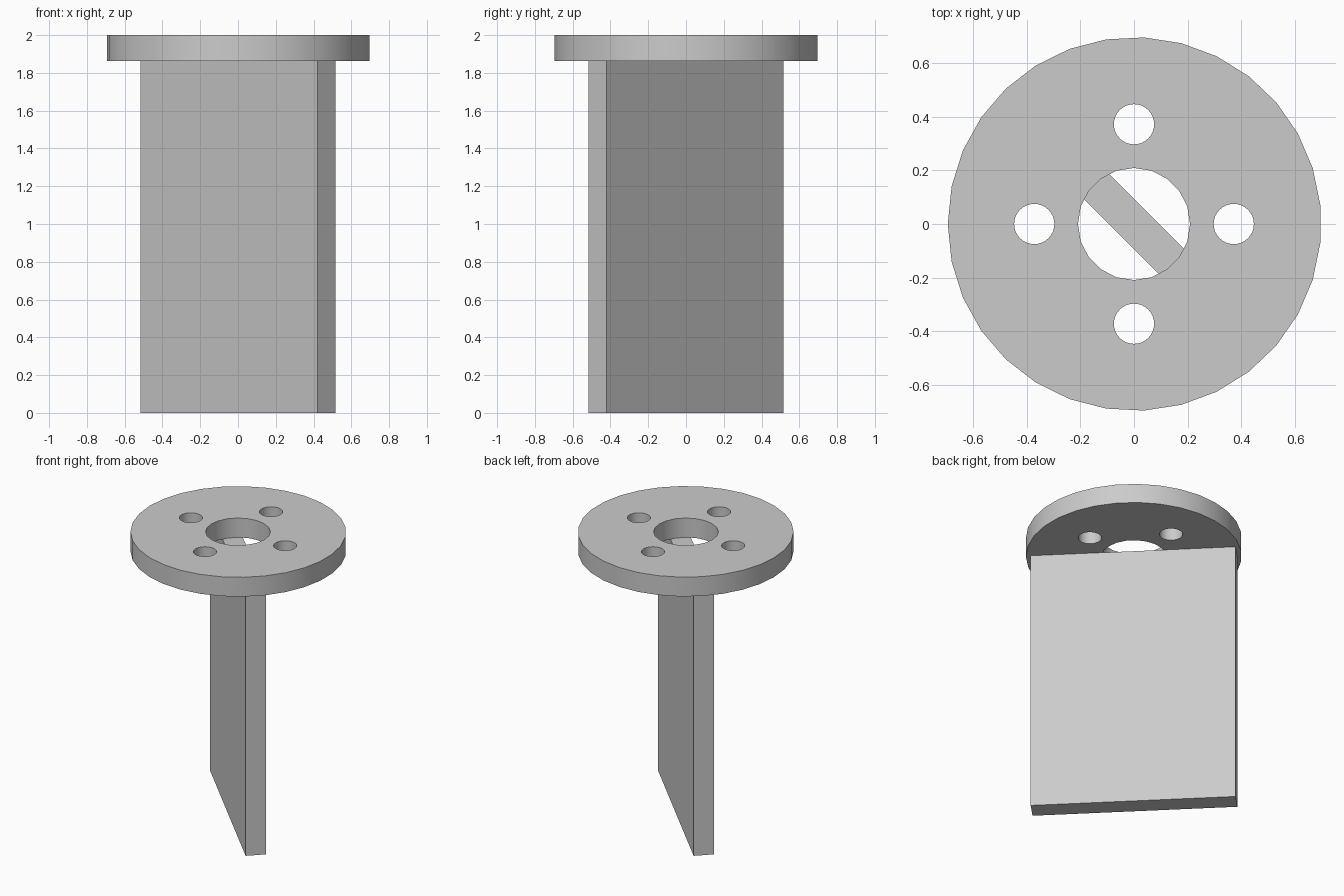
import bpy
from math import pi, cos, sin

old = bpy.data.objects.get("Cube")
if old:
    bpy.data.objects.remove(old, do_unlink=True)

DISC_BOTTOM, TOP = 1.862, 2.0

# Single grey material
grey = bpy.data.materials.new("plain grey")
grey.use_nodes = True
colour = (0.6, 0.6, 0.6, 1)
grey.diffuse_color = colour
grey.node_tree.nodes["Principled BSDF"].inputs["Base Color"].default_value = colour


def cylinder(name, radius, sides, x, y, z0, z1):
    bpy.ops.mesh.primitive_cylinder_add(
        vertices=sides, radius=radius, depth=z1 - z0,
        location=(x, y, (z0 + z1) / 2), rotation=(0, 0, pi / 2))
    obj = bpy.context.object
    obj.name = name
    obj.data.materials.append(grey)
    return obj


def drill(target, radius, sides, x, y):
    cutter = cylinder("hole_cutter", radius, sides, x, y, DISC_BOTTOM - 0.1, TOP + 0.1)
    cutter.hide_render = True
    mod = target.modifiers.new("hole", "BOOLEAN")
    mod.operation = "DIFFERENCE"
    mod.solver = "EXACT"
    mod.object = cutter
    bpy.ops.object.select_all(action="DESELECT")
    target.select_set(True)
    bpy.context.view_layer.objects.active = target
    bpy.ops.object.modifier_apply(modifier=mod.name)
    bpy.data.objects.remove(cutter, do_unlink=True)


# Round mounting flange with a central bore and four bolt holes
flange = cylinder("mounting_flange", 0.6965, 31, 0.002, 0, DISC_BOTTOM, TOP)
drill(flange, 0.209, 20, 0, 0)
for i in range(4):
    angle = i * pi / 2
    drill(flange, 0.075, 32, 0.372 * cos(angle), 0.372 * sin(angle))
bpy.ops.object.shade_smooth_by_angle(angle=pi / 6)

# Flat diagonal blade hanging below the flange
bpy.ops.mesh.primitive_cube_add(size=1, location=(0, 0, DISC_BOTTOM / 2),
                                rotation=(0, 0, -pi / 4))
blade = bpy.context.object
blade.name = "blade"
blade.scale = (1.328, 0.134, DISC_BOTTOM)
blade.data.materials.append(grey)
